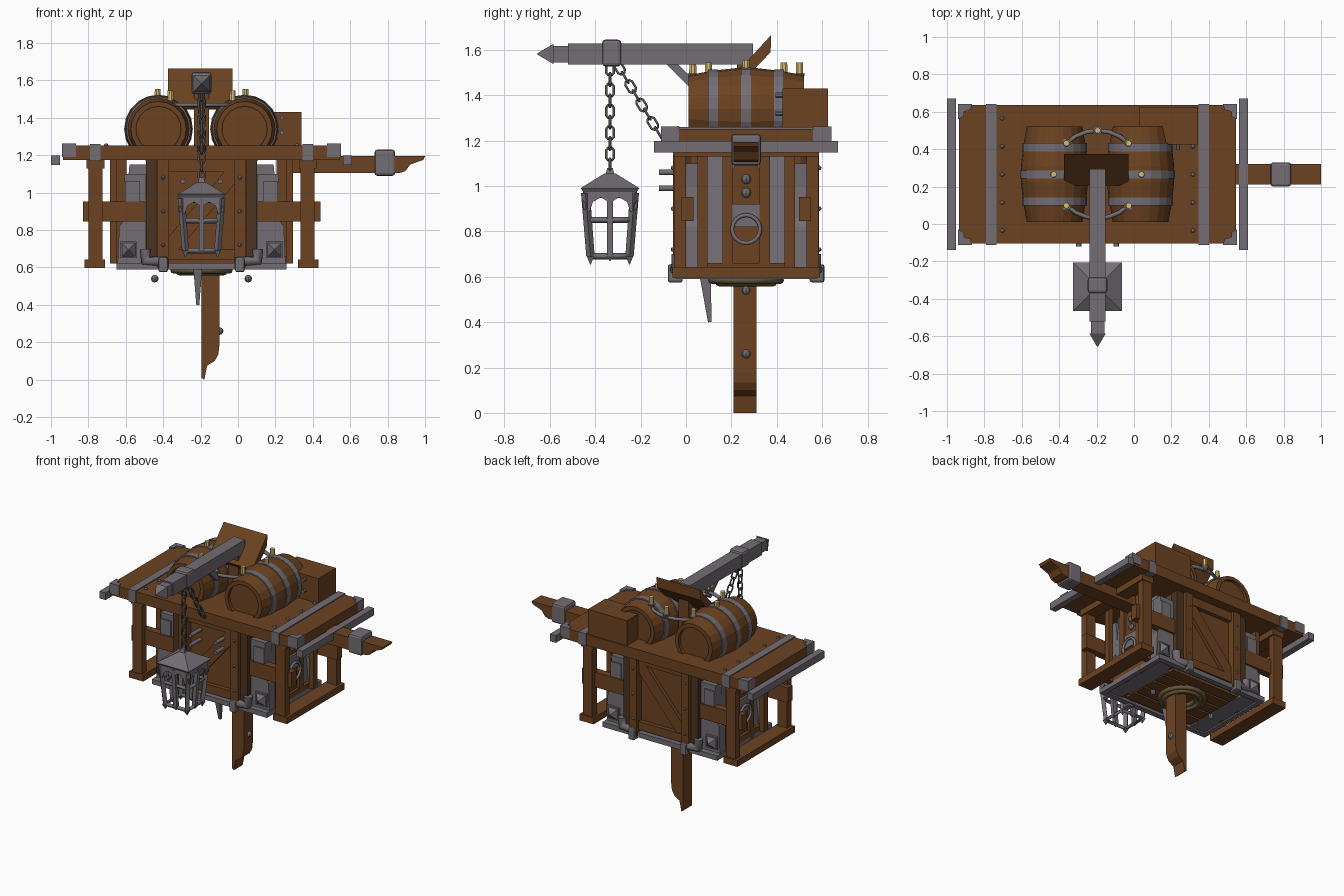
import bpy, bmesh, math
from mathutils import Vector, Matrix

if "Cube" in bpy.data.objects:
    bpy.data.objects.remove(bpy.data.objects["Cube"])

# Centre of the cabinet: all parts are laid out relative to it
CENTRE = Vector((-0.195, 0.265, 0))


def colour(name, rgb):
    m = bpy.data.materials.new(name)
    m.use_nodes = True
    m.diffuse_color = (*rgb, 1)
    m.node_tree.nodes["Principled BSDF"].inputs["Base Color"].default_value = (*rgb, 1)
    return m


WOOD = colour("brown wood", (0.15, 0.055, 0.015))
DARK = colour("dark wood", (0.07, 0.033, 0.014))
IRON = colour("grey iron", (0.17, 0.155, 0.175))
CHAIN = colour("dark chain", (0.09, 0.09, 0.09))
WAX = colour("candle wax", (0.7, 0.5, 0.17))
ROPE = colour("rope", (0.14, 0.1, 0.04))


def place(name, data, mat, mirror=""):
    ob = bpy.data.objects.new(name, data)
    bpy.context.collection.objects.link(ob)
    ob.location = CENTRE
    data.materials.append(mat)
    if mirror:
        mod = ob.modifiers.new("mirror", "MIRROR")
        mod.use_axis = ("x" in mirror, "y" in mirror, False)
        mod.use_mirror_merge = False
    return ob


def finish(name, bm, mat, mirror="", bevel=0):
    bmesh.ops.recalc_face_normals(bm, faces=bm.faces)
    me = bpy.data.meshes.new(name)
    bm.to_mesh(me)
    bm.free()
    ob = place(name, me, mat, mirror)
    if bevel:
        mod = ob.modifiers.new("bevel", "BEVEL")
        mod.width, mod.segments = bevel, 2
    return ob


def prism(name, mat, axis, outline, lo, hi, mirror="", bevel=0):
    """Outline extruded along an axis; the outline uses the two other axes in order."""
    bm = bmesh.new()
    at = {"x": lambda p, t: (t, *p), "y": lambda p, t: (p[0], t, p[1]),
          "z": lambda p, t: (*p, t)}[axis]
    a = [bm.verts.new(at(p, lo)) for p in outline]
    b = [bm.verts.new(at(p, hi)) for p in outline]
    bm.faces.new(a)
    bm.faces.new(b)
    for i in range(len(a)):
        bm.faces.new((a[i - 1], a[i], b[i], b[i - 1]))
    return finish(name, bm, mat, mirror, bevel)


def box(name, mat, x, y, z, mirror="", bevel=0):
    corners = [(x[0], y[0]), (x[1], y[0]), (x[1], y[1]), (x[0], y[1])]
    return prism(name, mat, "z", corners, *z, mirror, bevel)


def cone(name, mat, a, b, r1, r2, seg=4, mirror=""):
    """Tapered bar between two points; with four sides r is half the width."""
    a, b = Vector(a), Vector(b)
    k = math.sqrt(2) if seg == 4 else 1
    turn = Matrix.Rotation(math.pi / seg, 4, "Z")
    m = Matrix.Translation((a + b) / 2) @ (b - a).to_track_quat("Z", "Y").to_matrix().to_4x4() @ turn
    bm = bmesh.new()
    bmesh.ops.create_cone(bm, cap_ends=True, segments=seg, radius1=r1 * k, radius2=r2 * k,
                          depth=(b - a).length, matrix=m)
    return finish(name, bm, mat, mirror)


def balls(name, mat, points, r, mirror=""):
    bm = bmesh.new()
    for p in points:
        bmesh.ops.create_uvsphere(bm, u_segments=8, v_segments=6, radius=r, matrix=Matrix.Translation(p))
    return finish(name, bm, mat, mirror)


def tube(name, mat, paths, r, cyclic=True, mirror="", res=1):
    cu = bpy.data.curves.new(name, "CURVE")
    cu.dimensions, cu.bevel_depth, cu.bevel_resolution = "3D", r, res
    cu.use_fill_caps = True
    for path in paths:
        sp = cu.splines.new("POLY")
        sp.points.add(len(path) - 1)
        for p, co in zip(sp.points, path):
            p.co = (*co, 1)
        sp.use_cyclic_u = cyclic
    return place(name, cu, mat, mirror)


def ring(r, z, n=24, y=0):
    return [(r * math.cos(i * math.tau / n), y + r * math.sin(i * math.tau / n), z) for i in range(n)]


def lathe(name, mat, profile, z, x, seg=20):
    """Profile of (radius, y) spun about a lengthwise axis, one at each side."""
    bm = bmesh.new()
    vs = [bm.verts.new((x + r, y, z)) for r, y in profile]
    es = [bm.edges.new(p) for p in zip(vs, vs[1:])]
    bmesh.ops.spin(bm, geom=vs + es, cent=(x, 0, z), axis=(0, 1, 0), angle=math.tau, steps=seg)
    bmesh.ops.remove_doubles(bm, verts=bm.verts, dist=0.0005)
    return finish(name, bm, mat, "x")


def chain(name, a, b, pitch=0.046):
    a, b = Vector(a), Vector(b)
    d = (b - a).normalized()
    side = Vector((1, 0, 0))
    n = round((b - a).length / pitch)
    links = []
    for i in range(n):
        c = a.lerp(b, (i + 0.5) / n)
        w = side if i % 2 else d.cross(side)
        links.append([c + d * 0.028 * sy + w * 0.017 * sx for sx, sy in
                      ((1, -.6), (1, .6), (.5, 1), (-.5, 1), (-1, .6), (-1, -.6), (-.5, -1), (.5, -1))])
    tube(name, CHAIN, links, 0.006)


# Table top with iron straps, corner caps, nails and end bars
box("table_top", WOOD, (-.74, .74), (-.37, .37), (1.175, 1.252))
box("top_strap", IRON, (.54, .597), (-.376, .376), (1.17, 1.259), "x")
prism("corner_cap", IRON, "z", [(.745, -.376), (.67, -.376), (.68, -.345), (.715, -.335),
      (.715, -.31), (.745, -.295)], 1.19, 1.262, "xy")
balls("top_nails", IRON, [(.51, .15 * i, 1.252) for i in range(-2, 3)], .012, "x")
box("end_bar", IRON, (.757, .805), (-.405, .405), (1.147, 1.198), "x")

# Side beam with carved tip and the matching downward post
prism("side_beam", WOOD, "y", [(.4, 1.105), (1.06, 1.105), (1.09, 1.115), (1.115, 1.15), (1.185, 1.175),
      (1.195, 1.195), (.4, 1.195)], -.055, .055)
box("beam_collar", IRON, (.925, 1.035), (-.065, .065), (1.09, 1.23), bevel=.015)
prism("down_post", WOOD, "y", [(0, .62), (0, .01), (.015, 0), (.03, .075), (.07, .1), (.09, .135),
      (.095, .18), (.095, .62)], -.055, .045)
balls("post_studs", IRON, [(.097, 0, .26), (.25, 0, .54), (-.25, 0, .54)], .02)
cone("hanging_spike", IRON, (-.02, -.18, .6), (-.02, -.16, .4), .024, .008)

# Barrels with recessed heads and hoops
stave = [(0, -.235), (.12, -.235), (.122, -.255), (.148, -.255), (.168, -.15), (.18, -.04)]
lathe("barrel", WOOD, stave + [(r, -y) for r, y in reversed(stave)], 1.34, .23)
for y, r in ((-.145, .173), (0, .184), (.145, .173)):
    lathe("barrel_hoop", IRON, [(r - .02, y - .022), (r, y - .022), (r, y + .022), (r - .02, y + .022)], 1.34, .23)
for y in (-.257, .257):
    lathe("barrel_rim", DARK, [(.119, y), (.126, y)], 1.34, .23)

# Candle ring
tube("candle_ring", IRON, [ring(.235, 1.47)], .012)
for i, (x, y, z) in enumerate(ring(.235, 1.48, 8)):
    top = 1.555 if abs(x) > .2 else 1.545
    cone("candle", WAX, (x, y, z), (x, y, top), .018, .016, 8)
    cone("candle_cup", IRON, (x, y, 1.46), (x, y, 1.495), .015, .026, 8)

# Crate at the back of the top
box("crate", WOOD, (.225, .535), (.16, .36), (1.25, 1.43))
for z in (1.32, 1.4):
    cone("crate_peg", IRON, (.43, .16, z), (.43, .13, z), .012, .012, 8)

# Hanging arm with back plate, strut and collar
box("arm", IRON, (-.043, .043), (-.785, .03), (1.536, 1.627))
box("arm_neck", IRON, (-.036, .036), (-.855, -.785), (1.545, 1.618))
cone("arm_tip", IRON, (0, -.85, 1.582), (0, -.92, 1.582), .044, .003)
box("arm_collar", IRON, (-.053, .053), (-.635, -.55), (1.527, 1.645), bevel=.015)
prism("arm_plate", WOOD, "x", [(-.06, 1.48), (.11, 1.665), (.108, 1.59), (-.03, 1.445)], -.18, .165)
cone("arm_strut", IRON, (0, -.34, 1.55), (0, -.23, 1.44), .018, .018)
cone("arm_support", WOOD, (0, 0, 1.25), (0, 0, 1.55), .04, .04)
chain("lantern_chain", (0, -.6, 1.54), (0, -.6, 1.07))
chain("stay_chain", (0, -.57, 1.54), (0, -.375, 1.215))

# Lantern: roof, scalloped skirt, tapered cage and spikes
LY = -.6
cone("lantern_roof", IRON, (0, LY, .99), (0, LY, 1.055), .13, .025)
cone("lantern_finial", IRON, (0, LY, 1.05), (0, LY, 1.08), .02, .012)
cone("lantern_eave", IRON, (0, LY, .97), (0, LY, .992), .115, .13)


def square(h, z):
    return [(h, LY + h, z), (-h, LY + h, z), (-h, LY - h, z), (h, LY - h, z)]


tube("lantern_hoops", IRON, [square(.107, .96), square(.098, .85), square(.088, .69)], .014, res=0)
for sx in (-1, 0, 1):
    for sy in (-1, 0, 1):
        if sx or sy:
            low = (sx * .086, LY + sy * .086, .69)
            cone("lantern_bar", IRON, (sx * .108, LY + sy * .108, .97), low, .014, .013)
            cone("lantern_spike", IRON, low, (low[0], low[1], .655 if sx and sy else .67), .016, .002)
scallop = [(-.11, .98), (-.115, .9), (-.09, .885), (-.075, .93), (-.04, .95), (0, .925),
           (.04, .95), (.075, .93), (.09, .885), (.115, .9), (.11, .98)]
for s in (-1, 1):
    prism("lantern_skirt", IRON, "y", scallop, LY + s * .108, LY + s * .118)
    prism("lantern_skirt", IRON, "x", [(LY + x, z) for x, z in scallop], s * .108, s * .118)

# Cabinet core with framed, braced panels front and back
box("cabinet", WOOD, (-.29, .29), (-.27, .27), (.61, 1.18))
box("dark_column", DARK, (.24, .296), (-.3, -.24), (.64, 1.18), "xy")
box("panel_post", WOOD, (.175, .235), (-.322, -.27), (.6, 1.18), "xy")
box("panel_rail", WOOD, (-.235, .235), (-.3, -.26), (.64, .7), "y")
box("panel_top_rail", WOOD, (-.235, .235), (-.3, -.26), (1.11, 1.18), "y")
prism("panel_brace", WOOD, "y", [(-.18, .7), (-.12, .7), (.18, 1.05), (.18, 1.11), (.12, 1.11),
      (-.18, .76)], -.295, -.26, "y")
balls("post_nails", IRON, [(.205, -.322, z) for z in (.72, .9, 1.08)], .01, "xy")
tube("corner_pipe", IRON, [[(.3, -.3, .7), (.3, -.3, .635), (.19, -.31, .635)]], .03, False, "xy", 2)
box("corner_block", IRON, (.18, .23), (-.345, -.28), (.575, .655), "xy", .01)
tube("front_pipes", IRON, [[(.1, -.26, z), (.1, -.385, z)] for z in (1.06, .99)], .014, False, "x")

# Base frame, underside slats and coiled rope
box("base_side", IRON, (-.455, .455), (-.31, -.27), (.59, .625), "y")
box("base_end", IRON, (.42, .455), (-.31, .31), (.59, .625), "x")
for i in range(-2, 3):
    box("floor_slat", WOOD, (-.28, .28), (.1 * i - .042, .1 * i + .042), (.592, .62))
tube("rope_coil", ROPE, [ring(r, z) for r, z in ((.15, .585), (.12, .575), (.09, .585))], .017, res=2)

# Tapered iron ends with studs
prism("iron_end", IRON, "y", [(.28, .6), (.44, .6), (.385, 1.15), (.28, 1.15)], -.2, .2, "x")
prism("iron_corner", IRON, "y", [(.3, .6), (.45, .6), (.44, .82), (.41, .86), (.405, 1.0), (.415, 1.1),
      (.3, 1.1)], -.27, -.19, "xy")
box("stud_plate", IRON, (.345, .435), (-.285, -.26), (.65, .74), "xy")
cone("stud", IRON, (.39, -.285, .695), (.39, -.32, .695), .036, .004, mirror="xy")
box("upper_plate", IRON, (.33, .41), (-.28, -.26), (.93, 1.06), "xy")

# End doors with frame posts, arch, latch plate and pull ring
box("door_post", WOOD, (.4, .455), (.06, .105), (.6, 1.18), "xy")
prism("door_arch", WOOD, "x", [(-.07, .62), (.07, .62), (.07, 1.05), (.045, 1.1), (-.045, 1.1),
      (-.07, 1.05)], .4, .435, "x")
box("latch_plate", IRON, (.42, .45), (-.09, .09), (.82, .92), "x")
tube("pull_ring", IRON, [[(.462, x, z + .81) for x, z, _ in ring(.062, 0, 16)]], .01, mirror="x")
balls("door_studs", IRON, [(.44, 0, 1.03), (.44, 0, .97)], .022, "x")
box("door_sill", WOOD, (.42, .455), (-.2, .2), (.62, .66), "x")
box("inner_post", WOOD, (.455, .49), (.17, .215), (.62, 1.18), "xy")

# Open end frames: posts, feet, top rails and cross rails
box("frame_post", WOOD, (.53, .605), (-.318, -.265), (.62, 1.18), "xy")
box("frame_foot", WOOD, (.515, .625), (-.325, .325), (.597, .643), "x")
box("frame_top_rail", WOOD, (.52, .615), (-.322, .322), (1.13, 1.178), "x")
box("cross_rail", WOOD, (.3, .635), (-.285, -.232), (.845, .952), "xy")
